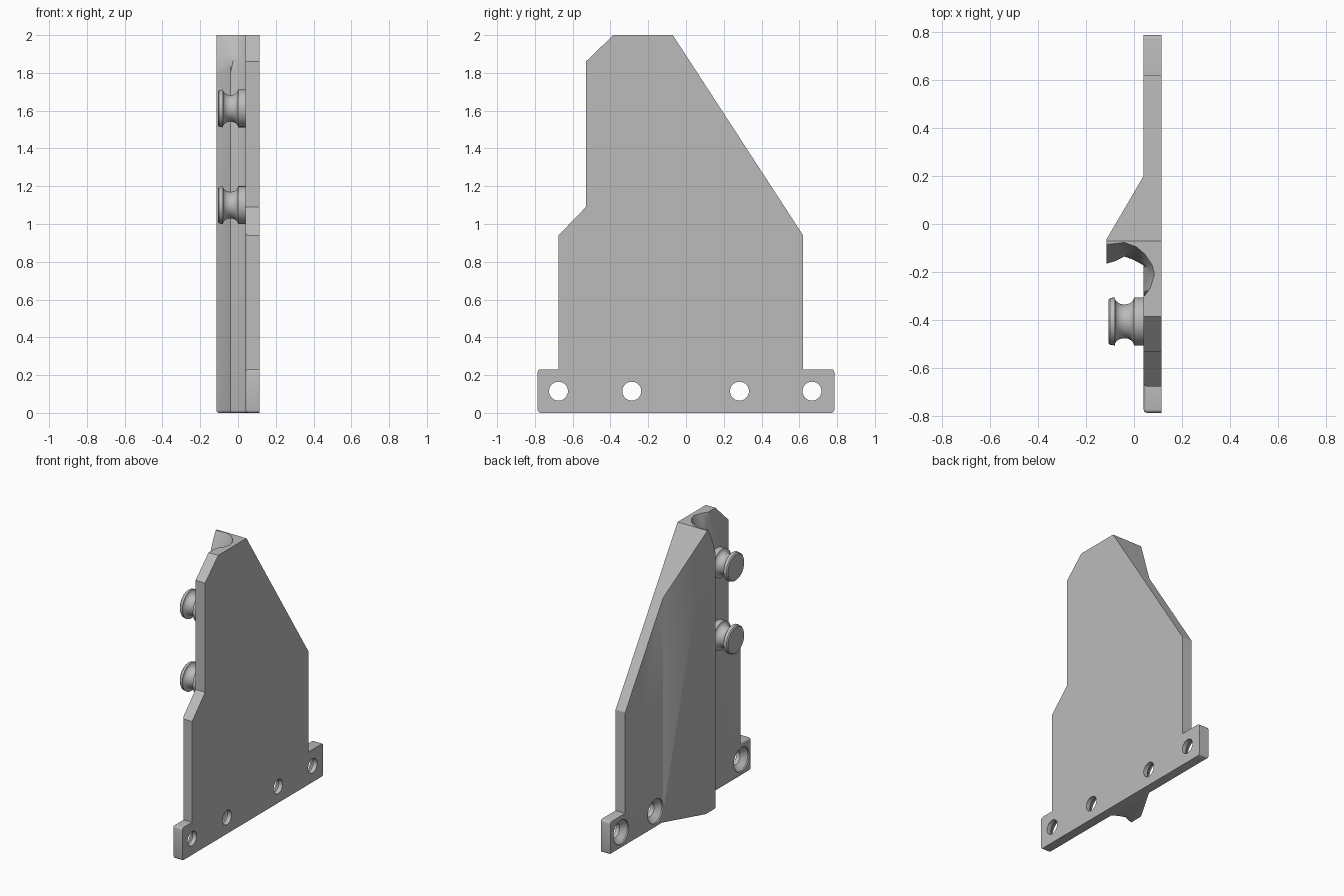
import bpy, bmesh, math

if "Cube" in bpy.data.objects:
    bpy.data.objects.remove(bpy.data.objects["Cube"], do_unlink=True)

grey = bpy.data.materials.new("light grey")
grey.use_nodes = True
grey.diffuse_color = (0.5, 0.5, 0.5, 1)
grey.node_tree.nodes["Principled BSDF"].inputs["Base Color"].default_value = (0.5, 0.5, 0.5, 1)


def loft(name, rings):
    """Closed solid through rings that have equal point counts."""
    bm = bmesh.new()
    loops = [[bm.verts.new(p) for p in ring] for ring in rings]
    n = len(loops[0])
    for a, b in zip(loops, loops[1:]):
        for i in range(n):
            j = (i + 1) % n
            bm.faces.new((a[i], a[j], b[j], b[i]))
    bm.faces.new(loops[0][::-1])
    bm.faces.new(loops[-1])
    bmesh.ops.recalc_face_normals(bm, faces=bm.faces[:])
    mesh = bpy.data.meshes.new(name)
    bm.to_mesh(mesh)
    bm.free()
    mesh.materials.append(grey)
    ob = bpy.data.objects.new(name, mesh)
    bpy.context.collection.objects.link(ob)
    return ob


def turned(name, profile, y, z, sides=40):
    """Solid of revolution about an axis along x; profile holds (x, radius)."""
    angles = [2 * math.pi * i / sides for i in range(sides)]
    return loft(name, [[(x, y + r * math.cos(a), z + r * math.sin(a)) for a in angles]
                       for x, r in profile])


def activate(ob):
    bpy.ops.object.select_all(action="DESELECT")
    ob.select_set(True)
    bpy.context.view_layer.objects.active = ob


def boolean(ob, cutter, operation):
    mod = ob.modifiers.new("cut", "BOOLEAN")
    mod.operation, mod.object, mod.solver = operation, cutter, "EXACT"
    activate(ob)
    bpy.ops.object.modifier_apply(modifier=mod.name)
    bpy.data.objects.remove(cutter, do_unlink=True)


# Plate and hooked ridge: plan section trimmed by the side outline
lip = [(-0.115, -0.165), (-0.08, -0.155), (-0.04, -0.135), (0, -0.15), (0.04, -0.172)]
section = [(0.115, -0.9), (0.115, 0.9), (0.04, 0.9), (0.04, 0.2), (-0.115, -0.065)]
section += lip + [(0.04, -0.9)]
outline = [(-0.785, 0), (0.785, 0), (0.785, 0.23), (0.62, 0.23), (0.62, 0.94),
           (-0.07, 2), (-0.385, 2), (-0.53, 1.86), (-0.53, 1.09), (-0.675, 0.94),
           (-0.675, 0.23), (-0.785, 0.23)]
body = loft("back_plate", [[(x, y, z) for x, y in section] for z in (-0.1, 2.1)])
boolean(body, loft("outline_cutter", [[(x, y, z) for y, z in outline] for x in (-0.2, 0.2)]),
        "INTERSECT")

# Small rounds on the foot corners, bottom rim and lower front edge
bm = bmesh.new()
bm.from_mesh(body.data)
bmesh.ops.dissolve_limit(bm, angle_limit=0.01, verts=bm.verts[:], edges=bm.edges[:])


def rounded(edge):
    a, b = (v.co for v in edge.verts)
    mid = (a + b) / 2
    bottom = max(a.z, b.z) < 0.001 and mid.x < 0.07 and abs(mid.y) < 0.78
    front = max(abs(a.x - 0.04), abs(b.x - 0.04)) < 0.001 and max(a.y, b.y) < -0.67 and mid.z < 0.9
    corner = abs(a.x - b.x) > 0.05 and min(abs(a.y), abs(b.y)) > 0.78
    return bottom or front or corner


bmesh.ops.bevel(bm, geom=[e for e in bm.edges if rounded(e)], offset=0.014,
                offset_type="OFFSET", segments=3, profile=0.5, affect="EDGES", clamp_overlap=True)
bm.to_mesh(body.data)
bm.free()

# Scoop that widens the hook channel towards the top
low = [(-0.2, -0.17), (-0.115, -0.17), (-0.08, -0.16), (-0.04, -0.14), (0, -0.155),
       (0.035, -0.18), (0.035, -0.22), (0.035, -0.27), (0.035, -0.31), (-0.2, -0.31)]
high = [(-0.2, -0.085), (-0.115, -0.085), (-0.04, -0.077), (0.01, -0.095), (0.045, -0.125),
        (0.075, -0.17), (0.085, -0.21), (0.068, -0.265), (0.035, -0.31), (-0.2, -0.31)]
rings = []
steps = 8
for i in range(steps + 1):
    t = i / steps
    k = t ** 1.3
    rings.append([(a[0] + (b[0] - a[0]) * k, a[1] + (b[1] - a[1]) * k, 1.78 + 0.22 * t)
                  for a, b in zip(low, high)])
rings.append([(x, y, 2.1) for x, y in high])
boolean(body, loft("scoop_cutter", rings), "DIFFERENCE")

# Countersunk screw holes along the foot
for y in (-0.675, -0.287, 0.283, 0.667):
    drill = [(-0.02, 0.085), (0.05, 0.085), (0.085, 0.05), (0.2, 0.05)]
    boolean(body, turned("drill_cutter", drill, y, 0.115), "DIFFERENCE")

# Two waisted cord knobs
waist = [(-0.04 + 0.04 * math.cos(a), 0.1 - 0.03 * math.sin(a))
         for a in (math.pi * i / 10 for i in range(11))]
knob = [(0.06, 0.1), (0.035, 0.1)] + waist + [(-0.1, 0.097), (-0.107, 0.09)]
parts = [body]
for name, z in (("lower_knob", 1.1), ("upper_knob", 1.612)):
    parts.append(turned(name, knob, -0.405, z))

for ob in parts:
    activate(ob)
    bpy.ops.object.shade_smooth_by_angle(angle=math.radians(32))
